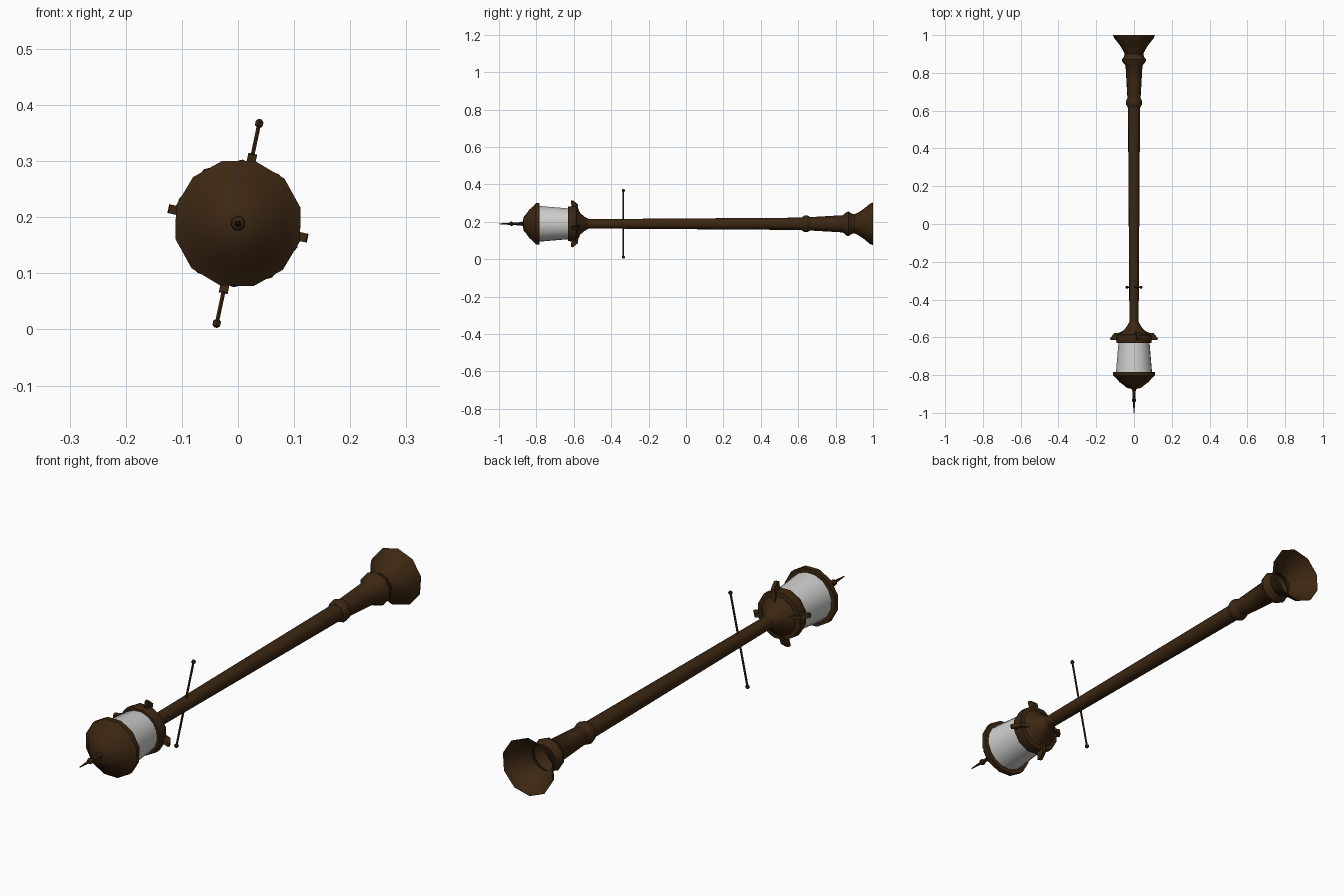
import bpy, bmesh, math
from mathutils import Vector

if "Cube" in bpy.data.objects:
    bpy.data.objects.remove(bpy.data.objects["Cube"])

CZ = 0.189                    # height of the lamp's axis
TILT = math.radians(78)       # roll of crossbar and fins about the axis


def mat(name, col):
    m = bpy.data.materials.new(name)
    m.diffuse_color = (*col, 1)
    m.use_nodes = True
    m.node_tree.nodes["Principled BSDF"].inputs["Base Color"].default_value = m.diffuse_color
    return m


BRONZE = mat("dark bronze", (0.045, 0.02, 0.006))
GLASS = mat("pale glass", (0.62, 0.62, 0.61))


def finish(name, bm, material, flip=False):
    bmesh.ops.remove_doubles(bm, verts=bm.verts, dist=1e-5)
    bmesh.ops.recalc_face_normals(bm, faces=bm.faces)
    me = bpy.data.meshes.new(name)
    bm.to_mesh(me)
    bm.free()
    ob = bpy.data.objects.new(name, me)
    bpy.context.collection.objects.link(ob)
    me.materials.append(material)
    bpy.ops.object.select_all(action='DESELECT')
    ob.select_set(True)
    bpy.context.view_layer.objects.active = ob
    bpy.ops.object.shade_smooth_by_angle(angle=math.radians(37))
    return ob


def lathe(name, profile, sides, material, roll=14, origin=(0, 0, CZ),
          axis=(0, 1, 0), caps=(False, False)):
    """Turn (along, radius) points around an axis through origin."""
    o, a = Vector(origin), Vector(axis).normalized()
    u = Vector((1, 0, 0)) if abs(a.y) > 0.9 else Vector((0, 1, 0))
    v = u.cross(a) if abs(a.y) < 0.9 else Vector((0, 0, 1))
    bm = bmesh.new()
    rings = []
    for t, r in profile:
        ring = []
        for i in range(sides):
            an = math.radians(roll) + 2 * math.pi * i / sides
            ring.append(bm.verts.new(o + a * t + u * r * math.cos(an) + v * r * math.sin(an)))
        rings.append(ring)
    for p, q in zip(rings, rings[1:]):
        for i in range(sides):
            j = (i + 1) % sides
            bm.faces.new((p[i], p[j], q[j], q[i]))
    if caps[0]:
        bm.faces.new(rings[0])
    if caps[1]:
        bm.faces.new(rings[-1])
    return finish(name, bm, material)


# flared foot, open at the ground end
lathe("foot", [(1.0, 0.114), (0.985, 0.109), (0.95, 0.08), (0.92, 0.06), (0.90, 0.051),
               (0.885, 0.055), (0.87, 0.066), (0.86, 0.064), (0.838, 0.046),
               (0.75, 0.041), (0.665, 0.036)], 10, BRONZE)
# ring between foot and pole
lathe("pole_ring", [(0.665, 0.036), (0.65, 0.044), (0.635, 0.045), (0.617, 0.034)], 10, BRONZE)
# tapered pole
lathe("pole", [(0.617, 0.033), (-0.54, 0.025)], 10, BRONZE)
# lantern holder: flared cone and collar
lathe("lantern_holder", [(-0.52, 0.026), (-0.545, 0.041), (-0.565, 0.059), (-0.585, 0.078),
                         (-0.587, 0.096), (-0.61, 0.098), (-0.63, 0.094), (-0.63, 0.08)],
      12, BRONZE, caps=(False, True))
# glass
lathe("lantern_glass", [(-0.625, 0.083), (-0.79, 0.097)], 16, GLASS)
# domed lid
lathe("lid", [(-0.783, 0.09), (-0.783, 0.115), (-0.802, 0.115), (-0.815, 0.098),
              (-0.838, 0.078), (-0.853, 0.056), (-0.868, 0.038), (-0.873, 0.012)],
      12, BRONZE, caps=(True, True))
# pointed finial
lathe("finial", [(-0.865, 0.016), (-0.885, 0.009), (-0.925, 0.007), (-0.93, 0.012),
                 (-0.938, 0.012), (-0.943, 0.006), (-1.0, 0.002)], 8, BRONZE, caps=(False, True))

# four fins around the holder
FIN = [(0.025, -0.525), (0.05, -0.563), (0.085, -0.577), (0.105, -0.578),
       (0.127, -0.605), (0.125, -0.615), (0.09, -0.612), (0.04, -0.57)]
for k in range(4):
    an = TILT + k * math.pi / 2
    d = Vector((math.cos(an), 0, math.sin(an)))
    w = Vector((-d.z, 0, d.x)) * 0.008
    bm = bmesh.new()
    sides = [[bm.verts.new(Vector((0, y, CZ)) + d * r + w * s) for r, y in FIN] for s in (-1, 1)]
    bm.faces.new(sides[0])
    bm.faces.new(sides[1][::-1])
    for i in range(len(FIN)):
        j = (i + 1) % len(FIN)
        bm.faces.new((sides[0][i], sides[0][j], sides[1][j], sides[1][i]))
    finish("holder_fin_%d" % (k + 1), bm, BRONZE)

# ladder crossbar with knob ends
half = [(0.175, 0.004), (0.178, 0.008), (0.186, 0.008), (0.190, 0.003)]
lathe("crossbar", [(-t, r) for t, r in reversed(half)] + half, 6, BRONZE, roll=0,
      origin=(0, -0.335, CZ), axis=(math.cos(TILT), 0, math.sin(TILT)), caps=(True, True))
